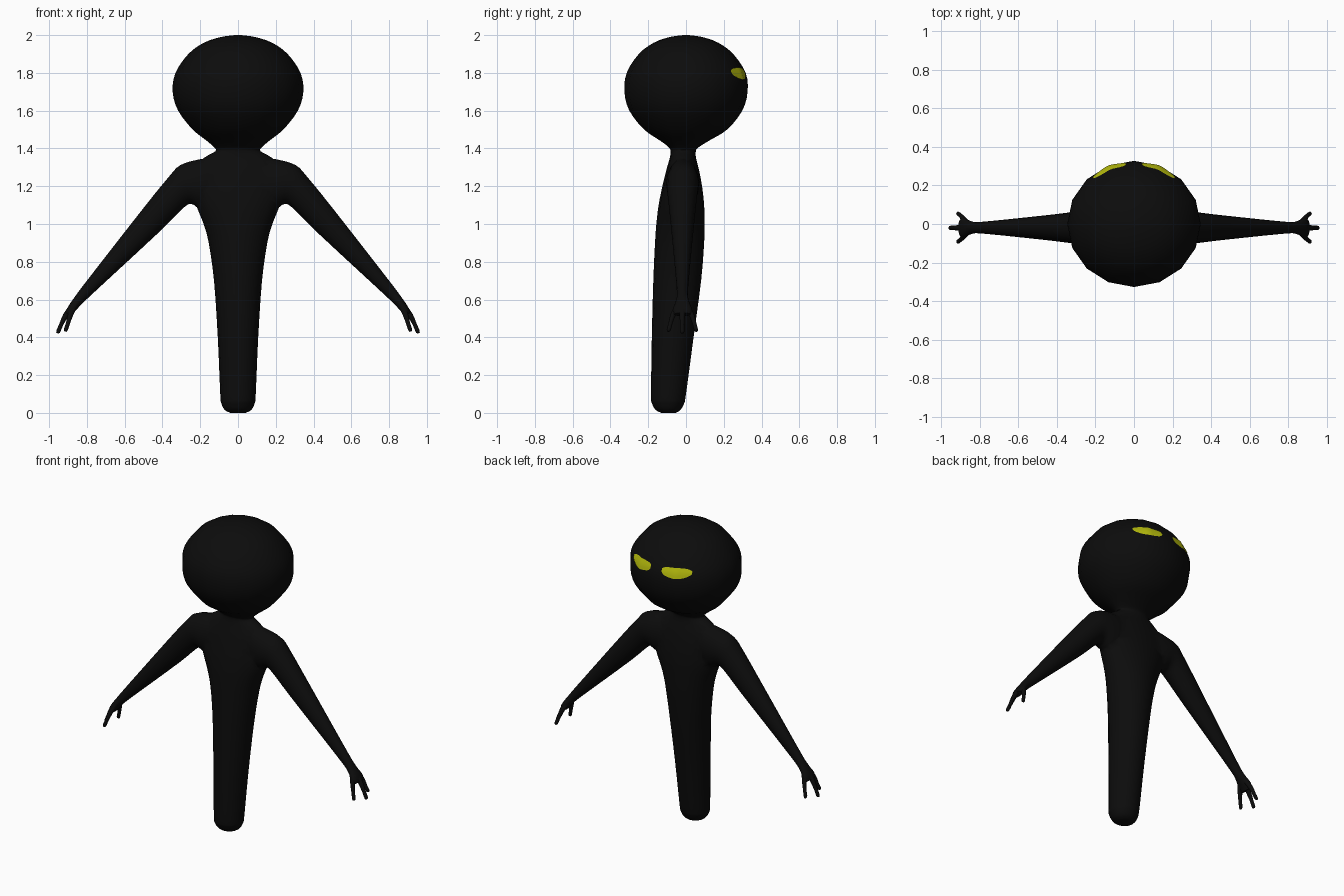
import bpy, bmesh, math
from mathutils import Vector
from mathutils.bvhtree import BVHTree

if "Cube" in bpy.data.objects:
    bpy.data.objects.remove(bpy.data.objects["Cube"])


def material(name, rgb):
    m = bpy.data.materials.new(name)
    m.diffuse_color = (*rgb, 1)
    m.use_nodes = True
    m.node_tree.nodes["Principled BSDF"].inputs["Base Color"].default_value = m.diffuse_color
    return m


BLACK = material("soft black", (0.0037, 0.0037, 0.0037))
YELLOW = material("eye yellow", (0.46, 0.49, 0.004))


def make_object(name, bm, mat):
    bmesh.ops.recalc_face_normals(bm, faces=bm.faces)
    me = bpy.data.meshes.new(name)
    bm.to_mesh(me)
    bm.free()
    me.materials.append(mat)
    ob = bpy.data.objects.new(name, me)
    bpy.context.collection.objects.link(ob)
    return ob


def smooth_rows(rows, steps):
    """Catmull-Rom interpolation through rows of numbers."""
    out = []
    for i in range(len(rows) - 1):
        a, b = rows[max(i - 1, 0)], rows[i]
        c, d = rows[i + 1], rows[min(i + 2, len(rows) - 1)]
        for s in range(steps):
            t = s / steps
            out.append([0.5 * (2 * q + (r - p) * t + (2 * p - 5 * q + 4 * r - u) * t * t
                               + (3 * q - p - 3 * r + u) * t ** 3)
                        for p, q, r, u in zip(a, b, c, d)])
    return out + [list(rows[-1])]


def loft(name, rings):
    """Closed skin through rings given as (centre, axis_a, axis_b)."""
    bm = bmesh.new()
    n = 16
    loops = [[bm.verts.new(c + a * math.cos(2 * math.pi * k / n) + b * math.sin(2 * math.pi * k / n))
              for k in range(n)] for c, a, b in rings]
    for l0, l1 in zip(loops, loops[1:]):
        for k in range(n):
            bm.faces.new((l0[k], l0[(k + 1) % n], l1[(k + 1) % n], l1[k]))
    bm.faces.new(loops[0])
    bm.faces.new(loops[-1])
    return make_object(name, bm, BLACK)


def upright(name, rows, steps=3):
    """Rows are z, half width, front y, back y."""
    return loft(name, [(Vector((0, (f + b) / 2, z)), Vector((w, 0, 0)), Vector((0, (b - f) / 2, 0)))
                       for z, w, f, b in smooth_rows(rows, steps)])


def limb(name, rows, side, steps=3):
    """Rows are upper x, z, lower x, z, front y, back y."""
    rings = []
    for ux, uz, lx, lz, f, b in smooth_rows(rows, steps):
        rings.append((Vector((side * (ux + lx) / 2, (f + b) / 2, (uz + lz) / 2)),
                      Vector((side * (ux - lx) / 2, 0, (uz - lz) / 2)),
                      Vector((0, (b - f) / 2, 0))))
    return loft(name, rings)


# Tapered trunk, neck and round head in one continuous skin
body = upright("body_and_head", [
    (0.0, 0.04, -0.13, -0.055), (0.015, 0.07, -0.16, -0.03), (0.05, 0.088, -0.18, -0.01),
    (0.1, 0.094, -0.185, 0.0), (0.4, 0.107, -0.181, 0.04), (0.7, 0.127, -0.173, 0.08),
    (0.9, 0.155, -0.164, 0.096), (1.0, 0.182, -0.157, 0.098), (1.1, 0.222, -0.145, 0.096),
    (1.2, 0.25, -0.125, 0.085), (1.29, 0.24, -0.103, 0.068), (1.35, 0.18, -0.086, 0.053),
    (1.385, 0.12, -0.082, 0.052), (1.405, 0.125, -0.09, 0.065), (1.44, 0.165, -0.135, 0.12),
    (1.5, 0.24, -0.222, 0.218), (1.6, 0.317, -0.3, 0.298), (1.7, 0.346, -0.326, 0.326),
    (1.8, 0.331, -0.314, 0.316), (1.9, 0.263, -0.25, 0.25), (1.96, 0.18, -0.17, 0.17),
    (1.99, 0.09, -0.085, 0.085), (2.0, 0.015, -0.015, 0.015)])

# Eye patches follow the head surface
probe = bmesh.new()
probe.from_mesh(body.data)
tree = BVHTree.FromBMesh(probe)
probe.free()
EYE = [(0.04, 1.795, 1.815), (0.06, 1.777, 1.824), (0.11, 1.766, 1.828),
       (0.16, 1.768, 1.827), (0.195, 1.782, 1.82), (0.21, 1.795, 1.81)]
for side, label in ((-1, "left"), (1, "right")):
    bm = bmesh.new()
    columns = []
    for x, lo, hi in smooth_rows(EYE, 3):
        column = []
        for k in range(5):
            hit, normal, _, _ = tree.ray_cast(Vector((side * x, 1, lo + (hi - lo) * k / 4)), Vector((0, -1, 0)))
            column.append(bm.verts.new(hit + Vector((hit.x, hit.y, 0)).normalized() * 0.005))
        columns.append(column)
    for c0, c1 in zip(columns, columns[1:]):
        for k in range(4):
            f = (c0[k], c0[k + 1], c1[k + 1], c1[k])
            bm.faces.new(f if side > 0 else f[::-1])
    eye = make_object("eye_" + label, bm, YELLOW)
    if eye.data.polygons[0].normal.y < 0:
        eye.data.flip_normals()

# Sloping arms with three-fingered hands
ARM = [(0.08, 1.36, 0.1, 1.06, -0.09, 0.06), (0.2, 1.343, 0.2, 1.08, -0.105, 0.07),
       (0.305, 1.312, 0.25, 1.107, -0.102, 0.067), (0.37, 1.245, 0.3, 1.075, -0.098, 0.06),
       (0.5, 1.085, 0.42, 0.955, -0.083, 0.045), (0.8, 0.7, 0.76, 0.64, -0.05, 0.012),
       (0.86, 0.62, 0.825, 0.578, -0.052, 0.014), (0.9, 0.562, 0.865, 0.535, -0.07, 0.032),
       (0.912, 0.53, 0.882, 0.512, -0.064, 0.026)]
# Finger paths: x, y, z, radius
FINGERS = {
    "middle": [(0.875, -0.02, 0.57, 0.014), (0.91, -0.02, 0.52, 0.015),
               (0.935, -0.02, 0.47, 0.011), (0.952, -0.02, 0.43, 0.011), (0.956, -0.02, 0.422, 0.005)],
    "front": [(0.86, -0.04, 0.575, 0.014), (0.885, -0.066, 0.525, 0.015),
              (0.9, -0.082, 0.475, 0.011), (0.912, -0.091, 0.44, 0.011), (0.915, -0.093, 0.431, 0.005)],
    "back": [(0.86, 0.0, 0.575, 0.014), (0.885, 0.027, 0.525, 0.015),
             (0.9, 0.044, 0.475, 0.011), (0.912, 0.053, 0.44, 0.011), (0.915, 0.055, 0.431, 0.005)],
}
parts = []
for side, label in ((-1, "left"), (1, "right")):
    parts.append(limb("arm_" + label, ARM, side))
    for finger, path in FINGERS.items():
        rows = [(x + r * 0.9, z + r * 0.4, x - r * 0.9, z - r * 0.4, y - r, y + r) for x, y, z, r in path]
        parts.append(limb(f"{finger}_finger_{label}", rows, side, 2))

# Fuse the limbs into the body
for part in parts:
    mod = body.modifiers.new("fuse", "BOOLEAN")
    mod.operation, mod.solver, mod.object = "UNION", "EXACT", part
    bpy.context.view_layer.objects.active = body
    bpy.ops.object.modifier_apply(modifier=mod.name)
    bpy.data.objects.remove(part)

# Smooth shading everywhere
for ob in bpy.context.collection.objects:
    bpy.ops.object.select_all(action="DESELECT")
    ob.select_set(True)
    bpy.context.view_layer.objects.active = ob
    bpy.ops.object.shade_smooth_by_angle(angle=math.radians(50))
